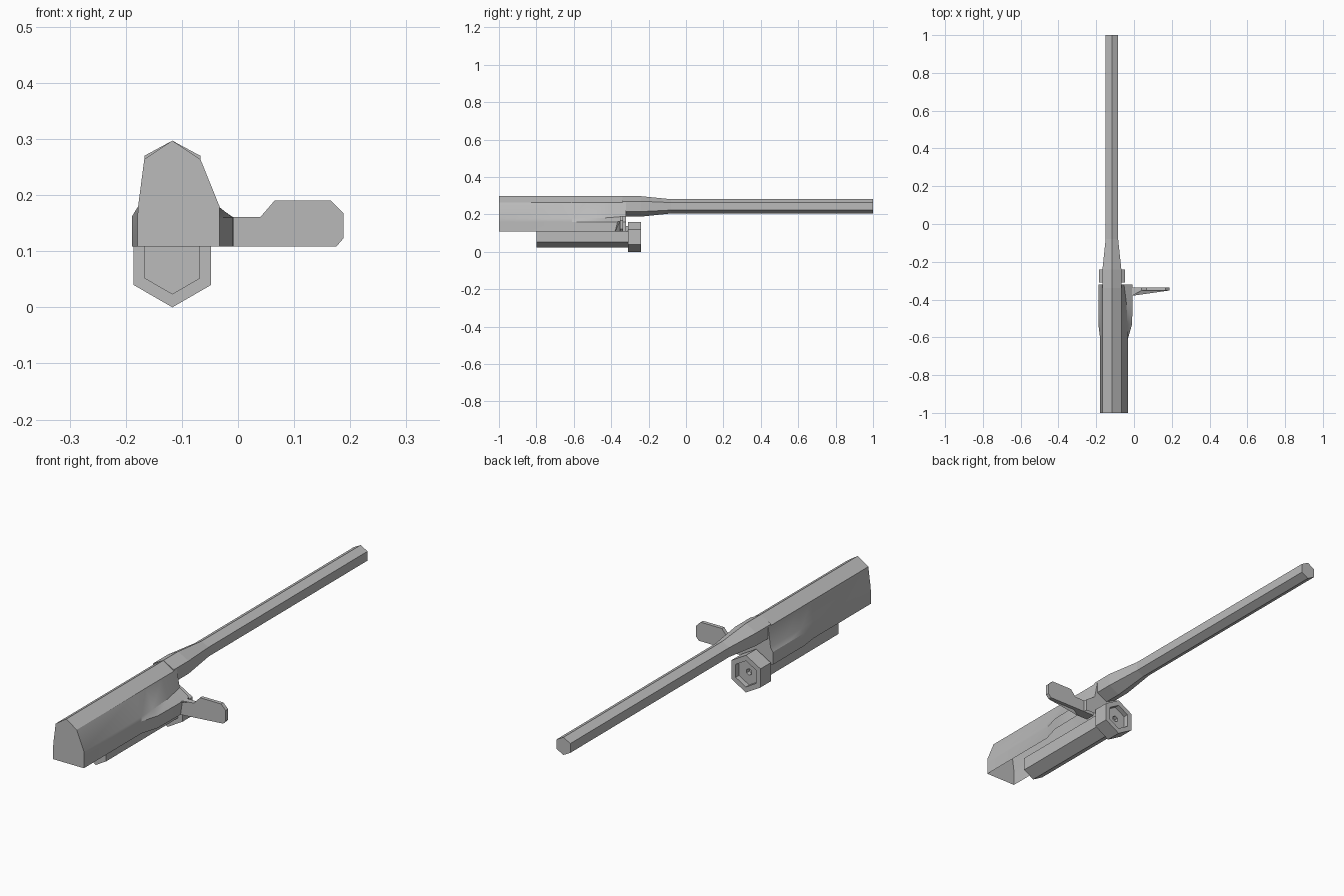
import bpy, bmesh, math

cube = bpy.data.objects.get("Cube")
if cube:
    bpy.data.objects.remove(cube, do_unlink=True)

grey = bpy.data.materials.new("plain grey")
grey.use_nodes = True
colour = (0.5, 0.5, 0.5, 1)
grey.diffuse_color = colour
grey.node_tree.nodes["Principled BSDF"].inputs["Base Color"].default_value = colour

AXIS = -0.117


def finish(name, bm, smooth=None):
    bmesh.ops.recalc_face_normals(bm, faces=bm.faces)
    mesh = bpy.data.meshes.new(name)
    bm.to_mesh(mesh)
    bm.free()
    mesh.materials.append(grey)
    obj = bpy.data.objects.new(name, mesh)
    bpy.context.collection.objects.link(obj)
    if smooth:
        bpy.ops.object.select_all(action="DESELECT")
        obj.select_set(True)
        bpy.context.view_layer.objects.active = obj
        bpy.ops.object.shade_smooth_by_angle(angle=math.radians(smooth))
    return obj


def loft(name, sections, closed=True, smooth=None):
    """Skin a list of (y, [(x, z), ...]) sections and cap both ends."""
    bm = bmesh.new()
    rings = [[bm.verts.new((x, y, z)) for x, z in pts] for y, pts in sections]
    count = len(rings[0])
    for a, b in zip(rings, rings[1:]):
        for i in range(count if closed else count - 1):
            j = (i + 1) % count
            bm.faces.new((a[i], a[j], b[j], b[i]))
    bm.faces.new(rings[0])
    bm.faces.new(rings[-1])
    return finish(name, bm, smooth)


def hexagon(half_width, top, shoulder, low_shoulder, bottom):
    w = half_width
    return [(AXIS, top), (AXIS + w, shoulder), (AXIS + w, low_shoulder),
            (AXIS, bottom), (AXIS - w, low_shoulder), (AXIS - w, shoulder)]


def regular_hex(radius, z=0.08):
    return hexagon(radius * math.cos(math.pi / 6), z + radius,
                   z + radius / 2, z - radius / 2, z - radius)


# Receiver shell, open underneath, with a flared rear
def shell(right_foot, right_mid, left_foot):
    return [(right_foot, 0.108), (right_foot, 0.16), right_mid,
            (-0.067, 0.264), (AXIS, 0.297), (-0.167, 0.264),
            (-0.178, 0.18), (left_foot, 0.162), (left_foot, 0.108)]


loft("receiver", [
    (-1.0, shell(-0.033, (-0.033, 0.18), -0.179)),
    (-0.61, shell(-0.033, (-0.033, 0.18), -0.179)),
    (-0.53, shell(-0.010, (-0.035, 0.18), -0.189)),
    (-0.42, shell(-0.008, (-0.040, 0.182), -0.189)),
    (-0.32, shell(-0.008, (-0.053, 0.19), -0.189)),
], closed=False, smooth=25)

# Hexagonal barrel, thick where it joins the receiver
thick = hexagon(0.05, 0.297, 0.27, 0.215, 0.188)
thin = hexagon(0.033, 0.281, 0.263, 0.223, 0.205)
loft("barrel", [(-0.34, thick), (-0.24, thick), (-0.08, thin), (1.0, thin)])

# Lower tube
loft("lower_tube", [(-0.8, regular_hex(0.057)), (-0.29, regular_hex(0.057))])

# End collar with a stepped recess and a small central hole
loft("end_collar", [
    (-0.31, regular_hex(0.08)), (-0.24, regular_hex(0.08)),
    (-0.24, regular_hex(0.056)), (-0.262, regular_hex(0.056)),
    (-0.262, regular_hex(0.014)), (-0.28, regular_hex(0.014)),
])

# Side lever, its root thickened towards the front
outline = [(-0.06, 0.108), (-0.01, 0.108), (0.035, 0.108), (0.175, 0.108),
           (0.188, 0.123), (0.188, 0.168), (0.166, 0.19), (0.065, 0.19),
           (0.04, 0.161), (-0.01, 0.161), (-0.06, 0.161)]
lever = loft("side_lever", [(-0.352, outline), (-0.336, outline)])
for v in lever.data.vertices:
    if v.co.x < 0 and v.co.y < -0.34:
        v.co.y = -0.38
